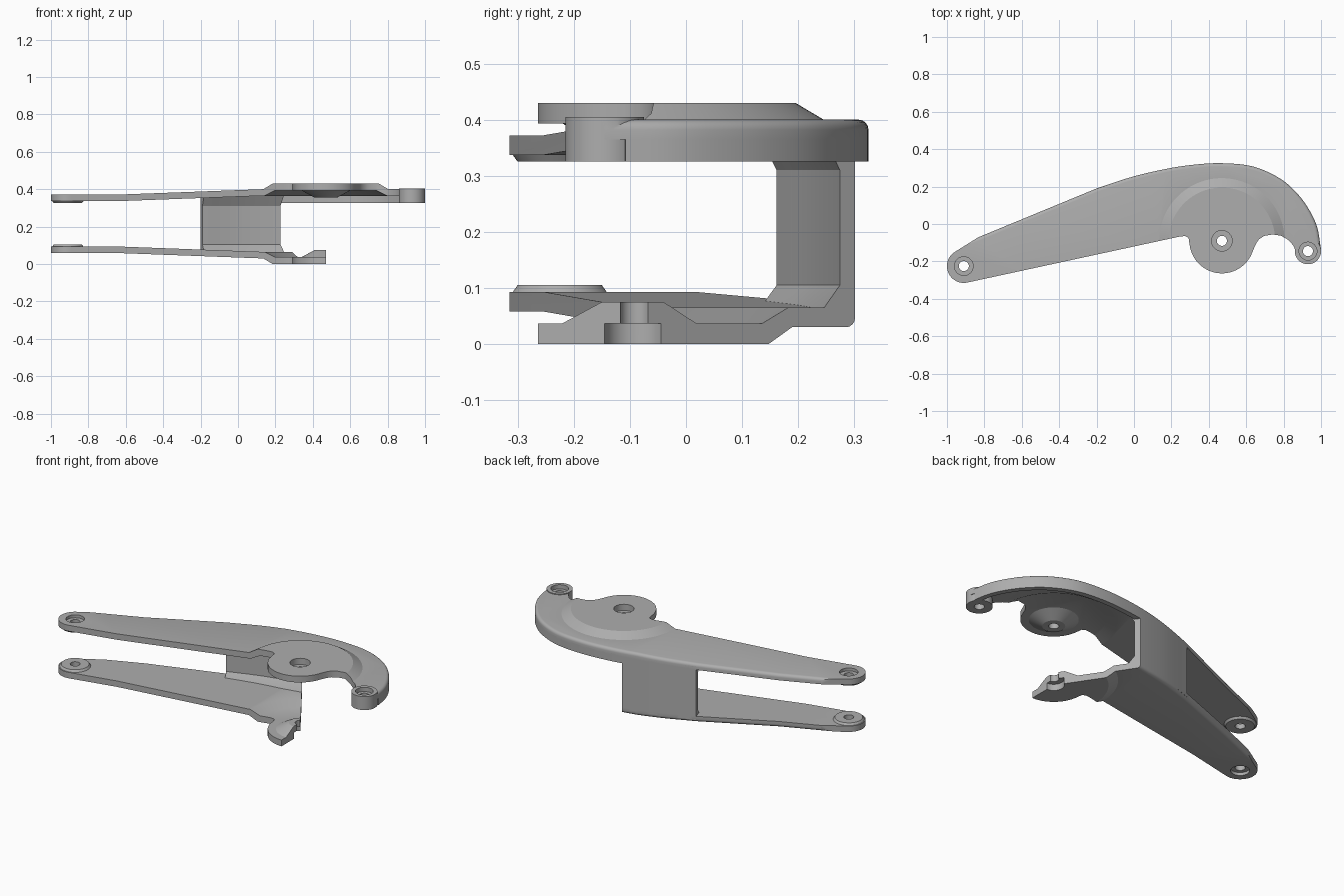
import bpy, bmesh, math
from mathutils import Vector

if "Cube" in bpy.data.objects:
    bpy.data.objects.remove(bpy.data.objects["Cube"])

grey = bpy.data.materials.new("satin grey")
grey.use_nodes = True
grey.diffuse_color = (0.42, 0.42, 0.42, 1)
grey.node_tree.nodes["Principled BSDF"].inputs["Base Color"].default_value = (0.42, 0.42, 0.42, 1)

HEIGHT = 0.43
PIN, PIVOT, END = (-0.91, -0.225), (0.47, -0.09), (0.93, -0.145)


def to_object(name, bm):
    bmesh.ops.recalc_face_normals(bm, faces=bm.faces)
    mesh = bpy.data.meshes.new(name)
    bm.to_mesh(mesh)
    bm.free()
    mesh.materials.append(grey)
    ob = bpy.data.objects.new(name, mesh)
    bpy.context.collection.objects.link(ob)
    return ob


def prism(name, points, z0, z1):
    bm = bmesh.new()
    face = bm.faces.new([bm.verts.new((x, y, z0)) for x, y in points])
    new = bmesh.ops.extrude_face_region(bm, geom=[face])["geom"]
    for v in new:
        if isinstance(v, bmesh.types.BMVert):
            v.co.z = z1
    return to_object(name, bm)


def cone(centre, r0, z0, r1, z1, sides=64):
    bm = bmesh.new()
    bmesh.ops.create_cone(bm, cap_ends=True, segments=sides, radius1=r0, radius2=r1, depth=z1 - z0)
    bmesh.ops.translate(bm, verts=bm.verts, vec=(*centre, (z0 + z1) / 2))
    return to_object("cone", bm)


def combine(ob, other, operation):
    mod = ob.modifiers.new("cut", 'BOOLEAN')
    mod.operation, mod.solver, mod.object = operation, 'EXACT', other
    bpy.context.view_layer.objects.active = ob
    bpy.ops.object.modifier_apply(modifier=mod.name)
    bpy.data.objects.remove(other)


def smooth(ob):
    bpy.ops.object.select_all(action='DESELECT')
    ob.select_set(True)
    bpy.context.view_layer.objects.active = ob
    bpy.ops.object.shade_smooth_by_angle(angle=math.radians(28))


def arc(centre, r, a0, a1, n):
    steps = [math.radians(a0 + (a1 - a0) * i / n) for i in range(n + 1)]
    return [(centre[0] + r * math.cos(a), centre[1] + r * math.sin(a)) for a in steps]


def spline(points, n=5):
    p = [Vector(q) for q in points]
    p = [2 * p[0] - p[1]] + p + [2 * p[-1] - p[-2]]
    out = []
    for a, b, c, d in zip(p, p[1:], p[2:], p[3:]):
        for i in range(n):
            t = i / n
            out.append(0.5 * (2 * b + (c - a) * t + (2 * a - 5 * b + 4 * c - d) * t * t
                              + (3 * b - a - 3 * c + d) * t ** 3))
    return out + [p[-2]]


def ribbon(name, path, section):
    """Sweep a section of (inset, z) pairs along a path, inset to its left."""
    bm = bmesh.new()
    rings = []
    for i, p in enumerate(path):
        t = (path[min(i + 1, len(path) - 1)] - path[max(i - 1, 0)]).normalized()
        side = Vector((-t.y, t.x))
        rings.append([bm.verts.new((*(p + side * d), z)) for d, z in section])
    k = len(section)
    for a, b in zip(rings, rings[1:]):
        for j in range(k):
            bm.faces.new((a[j], a[(j + 1) % k], b[(j + 1) % k], b[j]))
    bm.faces.new(rings[0])
    bm.faces.new(rings[-1])
    return to_object(name, bm)


def lift(x):
    """Top height of the arm along its length."""
    t = min(max((x + 0.62) / 0.75, 0), 1)
    return 0.372 + 0.028 * t


# Curved back edge, from the end hub round to the straight arm
back = spline([(0.999, -0.13), (0.98, -0.02), (0.94, 0.07), (0.88, 0.155), (0.8, 0.23),
               (0.7, 0.285), (0.6, 0.315), (0.47, 0.325), (0.35, 0.32), (0.2, 0.3),
               (0, 0.255), (-0.2, 0.19)])


# Arm sheet: generous at the front, exact and rounded along the back
def arm_sheet():
    rim = [tuple(p) for p in back] + [(-0.83, -0.07), (-1.1, -0.181)]
    bm = bmesh.new()
    pts = rim + [(-1.1, -0.5), (1.03, -0.5)]
    bm.faces.new([bm.verts.new((x, y, -0.035)) for x, y in pts])
    for x in (-0.62, 0.13):
        bmesh.ops.bisect_plane(bm, geom=bm.verts[:] + bm.edges[:] + bm.faces[:],
                               plane_co=(x, 0, 0), plane_no=(1, 0, 0))
    new = bmesh.ops.extrude_face_region(bm, geom=bm.faces[:])["geom"]
    top = [v for v in new if isinstance(v, bmesh.types.BMVert)]
    for v in top:
        v.co.z = 0
    bmesh.ops.recalc_face_normals(bm, faces=bm.faces)
    edges = [e for e in bm.edges if all(v.co.z > -0.01 and v.co.y > -0.19 for v in e.verts)
             and any(abs(f.normal.z) < 0.5 for f in e.link_faces)
             and all(v.co.x > -1.11 for v in e.verts)]
    bmesh.ops.bevel(bm, geom=edges, offset=0.018, segments=4, profile=0.5, affect='EDGES')
    for v in bm.verts:
        v.co.z += lift(v.co.x)
    return to_object("upper_arm", bm)


upper = arm_sheet()

# Raised dish and inner boss around the pivot
combine(upper, cone(PIVOT, 0.352, 0.39, 0.285, HEIGHT, 96), 'UNION')
combine(upper, cone(PIVOT, 0.337, 0.36, 0.272, 0.393, 96), 'DIFFERENCE')
combine(upper, cone(PIVOT, 0.06, 0.355, 0.143, 0.4), 'UNION')

# Trim to the front outline
outline = (arc(PIN, 0.09, 128, 282, 20)
           + [(0.25, -0.066), (0.275, -0.065), (0.292, -0.075)]
           + arc(PIVOT, 0.174, 187, 340, 28)
           + [(0.65, -0.11), (0.667, -0.083), (0.695, -0.064), (0.74, -0.056), (0.785, -0.062),
              (0.825, -0.085), (0.852, -0.115)]
           + arc(END, 0.066, 180, 360, 16)
           + [(1.1, -0.145), (1.1, 0.5), (-0.8, 0.5), (-0.815, -0.06)])
combine(upper, prism("trim", outline, 0.3, 0.5), 'INTERSECT')

# Pin boss on the inner side, then pin and pivot holes with counterbores
combine(upper, cone(PIN, 0.075, 0.325, 0.0895, 0.345), 'UNION')
for spot, wide, floor in ((PIN, 0.05, 0.355), (PIVOT, 0.055, 0.393)):
    combine(upper, cone(spot, 0.027, 0.28, 0.027, 0.5, 32), 'DIFFERENCE')
    combine(upper, cone(spot, wide, floor, wide, 0.5, 32), 'DIFFERENCE')

# Lower arm mirrors the upper one
lower = upper.copy()
lower.data = upper.data.copy()
lower.name = "lower_arm"
bpy.context.collection.objects.link(lower)
for v in lower.data.vertices:
    v.co.z = HEIGHT - v.co.z
lower.data.flip_normals()

# End hub on the upper arm only
combine(upper, cone(END, 0.07, 0.325, 0.07, 0.405), 'UNION')
combine(upper, cone(END, 0.027, 0.28, 0.027, 0.5, 32), 'DIFFERENCE')
combine(upper, cone(END, 0.048, 0.38, 0.048, 0.5, 32), 'DIFFERENCE')

# Rim under the upper arm, and the wall joining both arms
rim = ribbon("upper_rim", back[1:], [(0, 0.325), (0.03, 0.325), (0.03, 0.372), (0, 0.372)])
wall = ribbon("back_wall", [p for p in back if p.x < 0.4],
              [(0, 0.055), (0.065, 0.055), (0.06, 0.066), (0.03, 0.105),
               (0.03, 0.31), (0.06, 0.366), (0, 0.366)])

# Lower arm and wall stop at an angled cut through the pivot
cut = [(0.47, -0.6), PIVOT, (0.21, 0.3), (0.143, 0.4), (1.3, 0.4), (1.3, -0.6)]
for part in (lower, wall):
    combine(part, prism("cut", cut, -0.1, 0.6), 'DIFFERENCE')

for part in (upper, lower, rim, wall):
    smooth(part)
